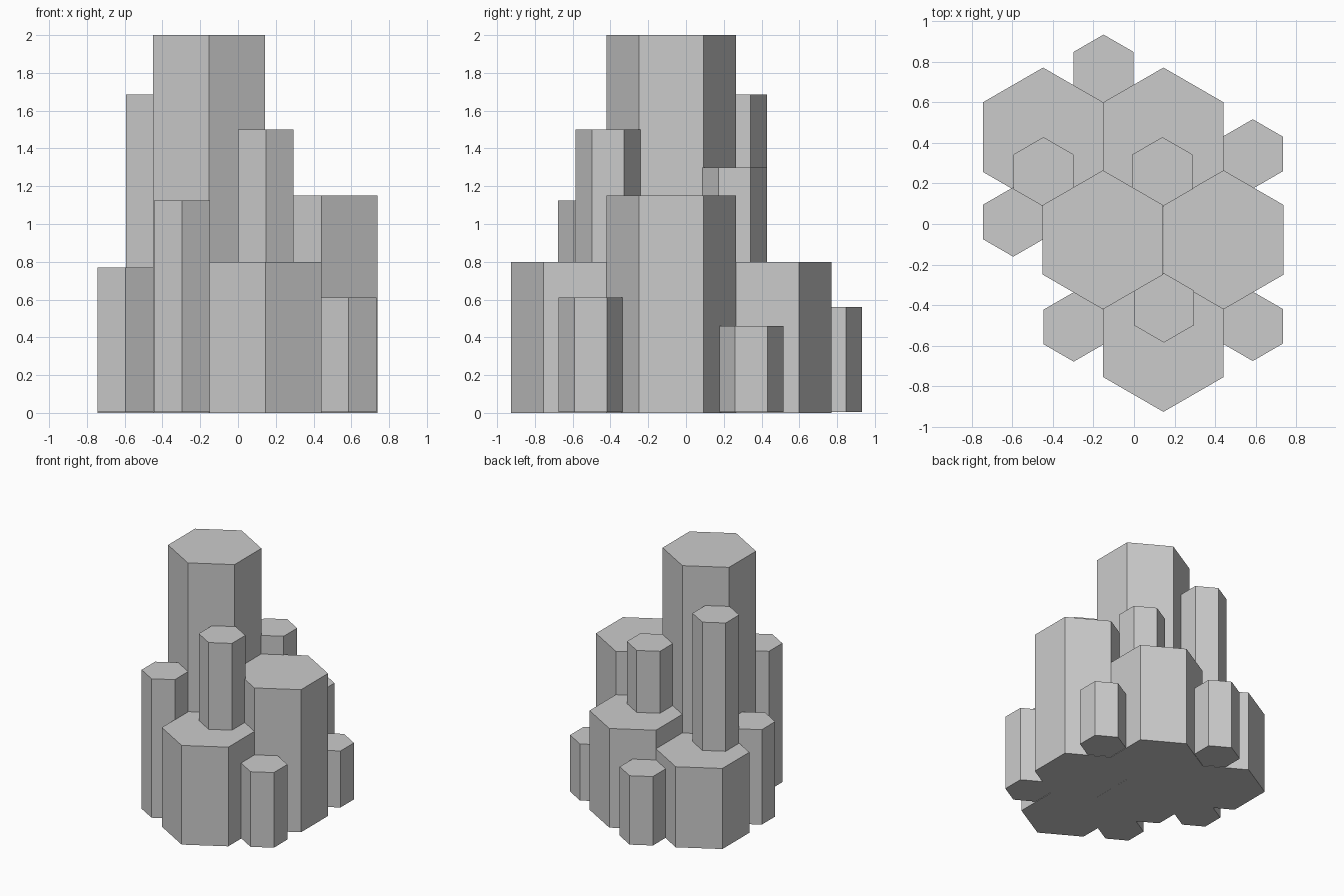
import bpy
import bmesh
from math import sin, cos, pi

if "Cube" in bpy.data.objects:
    bpy.data.objects.remove(bpy.data.objects["Cube"])

BIG, SMALL = 0.3425, 0.171   # corner radii of the two column sizes


def hex_column(name, x, y, r, z0, z1):
    """Closed hexagonal prism with corners pointing along +y and -y."""
    bm = bmesh.new()
    ring = [bm.verts.new((x + r * sin(i * pi / 3), y - r * cos(i * pi / 3), z0))
            for i in range(6)]
    base = bm.faces.new(ring)
    top = bmesh.ops.extrude_face_region(bm, geom=[base])["geom"]
    bmesh.ops.translate(bm, vec=(0, 0, z1 - z0),
                        verts=[v for v in top if isinstance(v, bmesh.types.BMVert)])
    bmesh.ops.recalc_face_normals(bm, faces=bm.faces)
    mesh = bpy.data.meshes.new(name)
    bm.to_mesh(mesh)
    bm.free()
    bpy.context.collection.objects.link(bpy.data.objects.new(name, mesh))


# Large columns: name, x, y, top
for name, x, y, top in [
    ("tall_column", -0.153, -0.078, 2.0),
    ("right_column", 0.441, -0.078, 1.15),
    ("front_column", 0.145, -0.583, 0.80),
    ("back_left_column", -0.448, 0.428, 0.65),
    ("back_right_column", 0.145, 0.428, 0.80),
]:
    hex_column(name, x, y, BIG, 0.0, top)

# Small columns around the edge and standing on the large ones: name, x, y, bottom, top
for name, x, y, bottom, top in [
    ("left_small_column", -0.595, 0.01, 0.004, 0.77),
    ("back_small_column", -0.150, 0.762, 0.004, 0.56),
    ("right_back_small_column", 0.585, 0.345, 0.004, 0.46),
    ("right_front_small_column", 0.585, -0.504, 0.004, 0.61),
    ("front_left_small_column", -0.297, -0.507, 0.004, 1.125),
    ("front_upper_column", 0.147, -0.413, 0.80, 1.50),
    ("back_left_upper_column", -0.446, 0.257, 0.65, 1.685),
    ("back_right_upper_column", 0.140, 0.257, 0.80, 1.30),
]:
    hex_column(name, x, y, SMALL, bottom, top)
